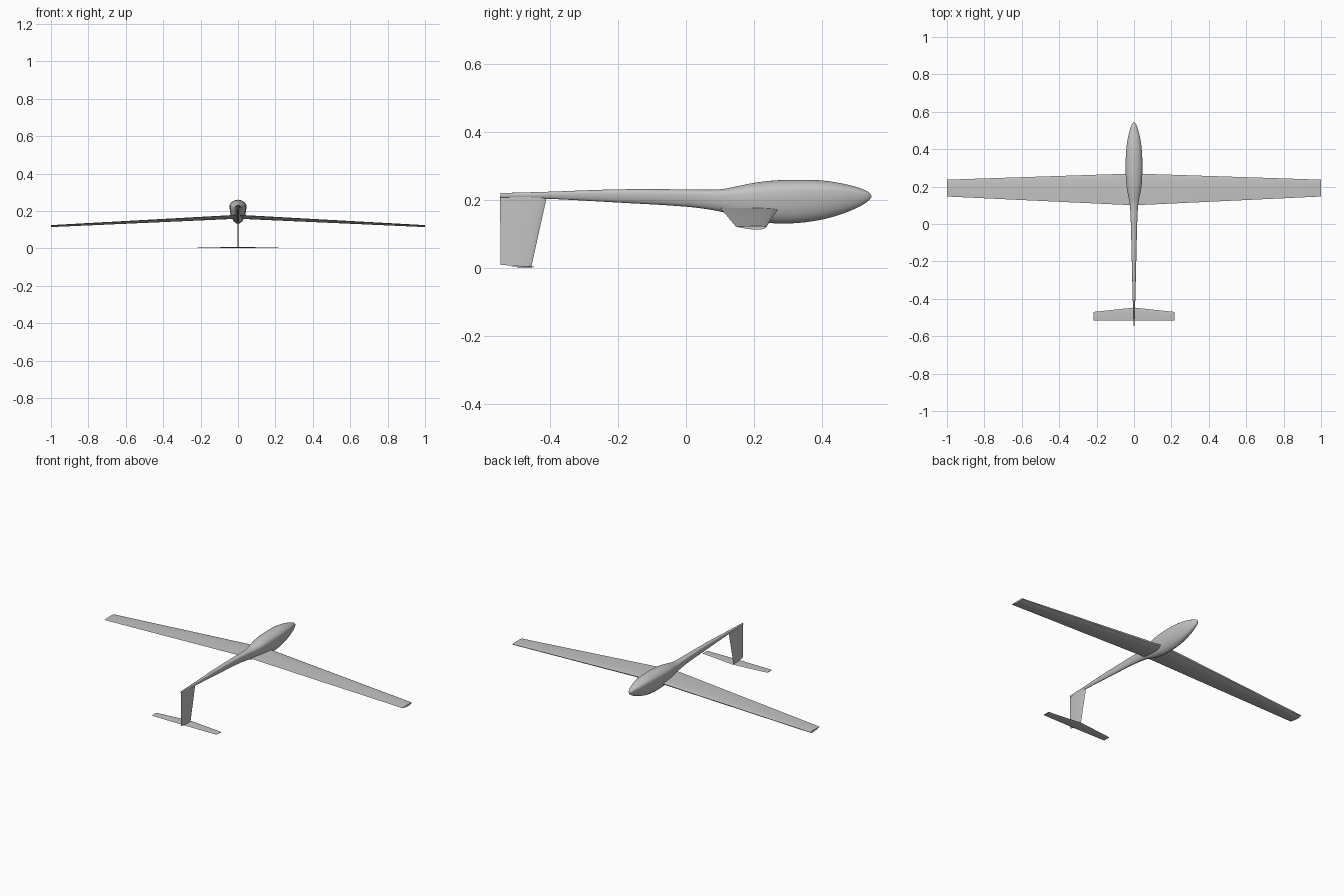
import bpy
import bmesh
from math import sin, cos, pi, radians
from mathutils import Vector

if "Cube" in bpy.data.objects:
    bpy.data.objects.remove(bpy.data.objects["Cube"], do_unlink=True)

# Single painted finish
grey = bpy.data.materials.new("light_grey")
grey.use_nodes = True
colour = (0.55, 0.55, 0.55, 1)
grey.diffuse_color = colour
grey.node_tree.nodes["Principled BSDF"].inputs["Base Color"].default_value = colour


def loft(name, rings):
    """Skin a row of closed rings, cap both ends and shade smooth."""
    bm = bmesh.new()
    rows = [[bm.verts.new(p) for p in ring] for ring in rings]
    for a, b in zip(rows, rows[1:]):
        for i in range(len(a)):
            j = (i + 1) % len(a)
            bm.faces.new((a[i], a[j], b[j], b[i]))
    bm.faces.new(rows[0])
    bm.faces.new(rows[-1])
    bmesh.ops.recalc_face_normals(bm, faces=bm.faces)
    mesh = bpy.data.meshes.new(name)
    bm.to_mesh(mesh)
    bm.free()
    mesh.materials.append(grey)
    obj = bpy.data.objects.new(name, mesh)
    bpy.context.collection.objects.link(obj)
    bpy.ops.object.select_all(action="DESELECT")
    obj.select_set(True)
    bpy.context.view_layer.objects.active = obj
    bpy.ops.object.shade_smooth_by_angle(angle=radians(30))
    return obj


def airfoil(upper, lower, steps=9):
    """Chord position and height pairs, from leading edge round to it again."""
    def height(c):
        return 2.6 * (c ** 0.5) * (1 - c) * (1 - 0.1 * c)
    cs = [(1 - cos(pi * i / steps)) / 2 for i in range(steps + 1)]
    top = [(c, upper * height(c)) for c in cs]
    under = [(c, -lower * height(c)) for c in reversed(cs[1:-1])]
    return top + under


def smooth_stations(pts, steps=3):
    """Catmull-Rom interpolation between fuselage stations."""
    pts = [Vector(p) for p in pts]
    out = []
    for i in range(len(pts) - 1):
        b, c = pts[i], pts[i + 1]
        a, d = pts[max(i - 1, 0)], pts[min(i + 2, len(pts) - 1)]
        span = c[0] - b[0]
        m0 = (c - a) / (c[0] - a[0]) * span
        m1 = (d - b) / (d[0] - b[0]) * span
        for k in range(steps):
            t = k / steps
            out.append(b * (2*t**3 - 3*t**2 + 1) + m0 * (t**3 - 2*t**2 + t)
                       + c * (3*t**2 - 2*t**3) + m1 * (t**3 - t**2))
    return out + [pts[-1]]


# Fuselage: y, half width, bottom, seam height, top
stations = [
    (-0.545, 0.003, 0.208, 0.214, 0.221),
    (-0.40, 0.007, 0.204, 0.218, 0.225),
    (-0.20, 0.012, 0.193, 0.221, 0.232),
    (0.0, 0.017, 0.181, 0.219, 0.232),
    (0.10, 0.022, 0.167, 0.215, 0.232),
    (0.15, 0.031, 0.151, 0.217, 0.241),
    (0.20, 0.040, 0.139, 0.220, 0.251),
    (0.26, 0.044, 0.132, 0.224, 0.258),
    (0.33, 0.045, 0.133, 0.227, 0.260),
    (0.40, 0.041, 0.143, 0.228, 0.258),
    (0.46, 0.033, 0.160, 0.226, 0.249),
    (0.51, 0.020, 0.181, 0.220, 0.236),
    (0.535, 0.010, 0.197, 0.215, 0.225),
    (0.545, 0.002, 0.208, 0.211, 0.214),
]


def hull_ring(y, w, low, seam, high, sides=24):
    ring = []
    for i in range(sides):
        a = 2 * pi * i / sides
        c, s = cos(a), sin(a)
        power = 1.2 if s > 0 else 1.0
        x = w * abs(c) ** power * (1 if c > 0 else -1)
        z = seam + ((high - seam) * s if s > 0 else (seam - low) * s)
        ring.append((x, y, z))
    return ring


loft("fuselage", [hull_ring(*s) for s in smooth_stations(stations)])


def flat_surface(name, sections, shape):
    """Loft x, leading y, trailing y, leading z, trailing z sections."""
    loft(name, [[(x, le + (te - le) * c, zl + (zt - zl) * c + (le - te) * h)
                 for c, h in shape] for x, le, te, zl, zt in sections])


# Drooping main wing with a flat upper side and a curved belly
wing_tip = (0.237, 0.147, 0.122, 0.122)
flat_surface("main_wing",
             [(-1, *wing_tip), (0, 0.27, 0.10, 0.173, 0.178), (1, *wing_tip)],
             airfoil(0.025, 0.10))

# Tailplane at the foot of the fin
tail_tip = (-0.470, -0.515, 0.004, 0.004)
flat_surface("tailplane",
             [(-0.217, *tail_tip), (0, -0.447, -0.517, 0.004, 0.004),
              (0.217, *tail_tip)],
             airfoil(0.03, 0.03))

# Fin hanging below the tail boom
fin_sections = [(-0.410, -0.547, 0.207, 0.212), (-0.455, -0.545, 0.003, 0.010)]
loft("tail_fin", [[((le - te) * h, le + (te - le) * c, zl + (zt - zl) * c)
                   for c, h in airfoil(0.035, 0.035)]
                  for le, te, zl, zt in fin_sections])
